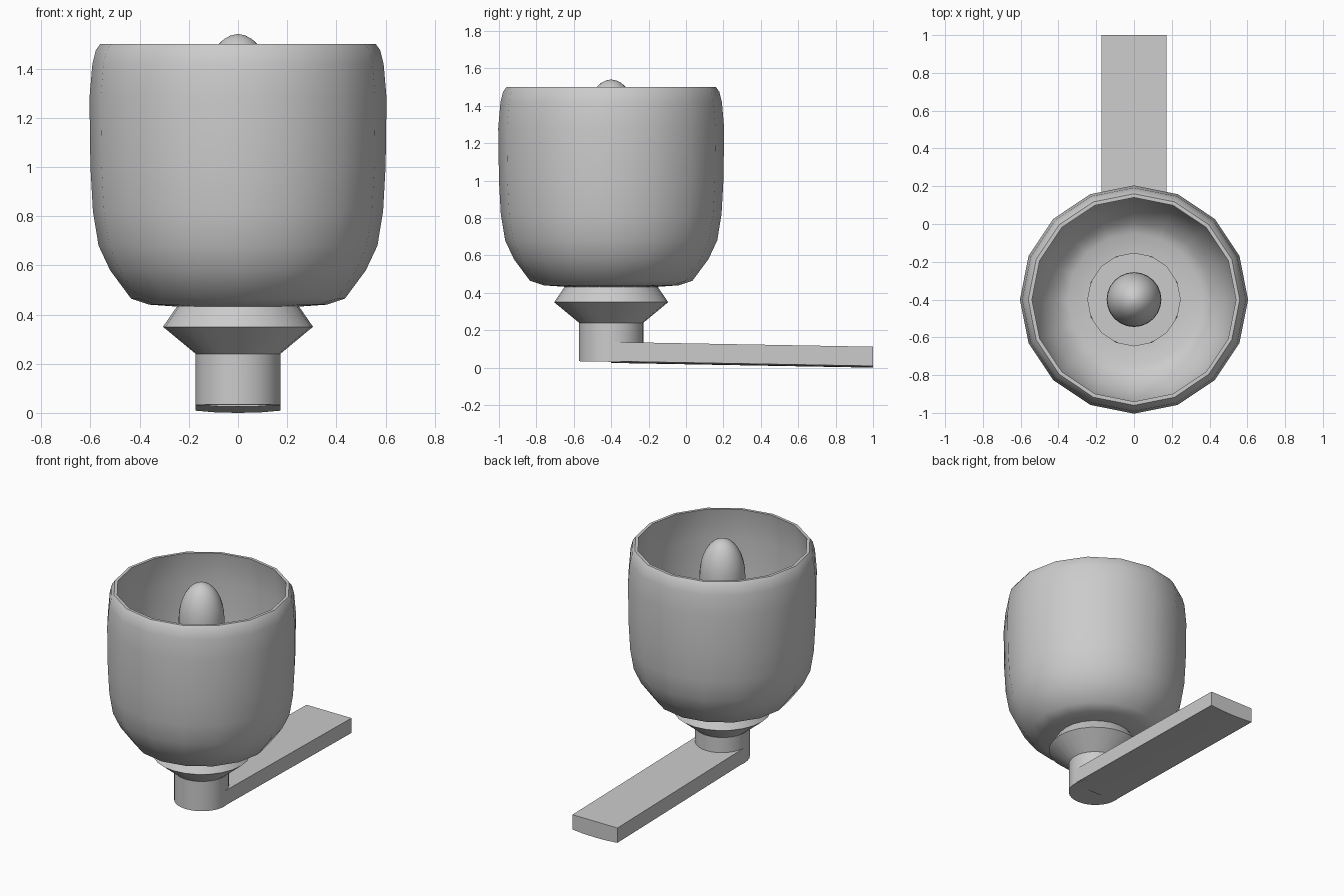
import bpy, bmesh, math

if "Cube" in bpy.data.objects:
    bpy.data.objects.remove(bpy.data.objects["Cube"])

AXIS_Y = -0.4          # vertical axis of the cup, collar and post
SLOPE = 0.018          # gentle fall of the arm toward the back


def finish(name, bm, angle=35):
    bmesh.ops.recalc_face_normals(bm, faces=bm.faces)
    mesh = bpy.data.meshes.new(name)
    bm.to_mesh(mesh)
    bm.free()
    ob = bpy.data.objects.new(name, mesh)
    bpy.context.collection.objects.link(ob)
    bpy.ops.object.select_all(action='DESELECT')
    ob.select_set(True)
    bpy.context.view_layer.objects.active = ob
    bpy.ops.object.shade_smooth_by_angle(angle=math.radians(angle))
    return ob


def lathe(profile, sides, loop=False, cap_ends=False):
    """Revolve (radius, z) points around the vertical axis."""
    bm = bmesh.new()
    rings = []
    for r, z in profile:
        rings.append([bm.verts.new((r * math.cos(2 * math.pi * i / sides),
                                    AXIS_Y + r * math.sin(2 * math.pi * i / sides), z))
                      for i in range(sides)])
    pairs = list(zip(rings, rings[1:]))
    if loop:
        pairs.append((rings[-1], rings[0]))
    for a, b in pairs:
        for i in range(sides):
            j = (i + 1) % sides
            bm.faces.new((a[i], a[j], b[j], b[i]))
    if cap_ends:
        bm.faces.new(rings[0])
        bm.faces.new(rings[-1])
    return bm


# Cup shade: thick-walled open bowl with a hole in its floor
outer = [(0.245, 0.432), (0.36, 0.44), (0.435, 0.465), (0.52, 0.58), (0.567, 0.68),
         (0.59, 0.82), (0.60, 1.0), (0.604, 1.28), (0.592, 1.42), (0.578, 1.475), (0.56, 1.5)]
inner = [(0.54, 1.5), (0.555, 1.42), (0.566, 1.28), (0.563, 1.0), (0.553, 0.82),
         (0.53, 0.69), (0.485, 0.60), (0.41, 0.50), (0.35, 0.475), (0.245, 0.467)]
finish("cup_shade", lathe(outer + inner, 16, loop=True), 50)

# Flared collar under the cup
finish("collar", lathe([(0.172, 0.24), (0.305, 0.35), (0.245, 0.437)], 24, cap_ends=True))

# Bulb: domed candle shape standing on the collar
dome = [(0.145 * math.cos(t * math.pi / 16), 1.29 + 0.25 * math.sin(t * math.pi / 16))
        for t in range(8)]
finish("bulb", lathe([(0.145, 0.436)] + dome + [(0.004, 1.54)], 24, cap_ends=True))

# Post: its underside follows the slope of the arm
bm = lathe([(0.173, 0.0), (0.173, 0.24)], 32, cap_ends=True)
for v in bm.verts:
    if v.co.z < 0.1:
        v.co.z = 0.006 + SLOPE * (1 - v.co.y)
finish("post", bm)

# Arm: long flat bar running to the back, with a slightly bowed underside
section = [(-0.173, 0.112), (0.173, 0.112), (0.173, 0.009), (0.09, 0.002),
           (0, 0), (-0.09, 0.002), (-0.173, 0.009)]
bm = bmesh.new()
ends = [[bm.verts.new((x, y, z + SLOPE * (1 - y))) for x, z in section] for y in (AXIS_Y, 1.0)]
for i in range(len(section)):
    j = (i + 1) % len(section)
    bm.faces.new((ends[0][i], ends[0][j], ends[1][j], ends[1][i]))
for e in ends:
    bm.faces.new(e)
finish("arm", bm)
